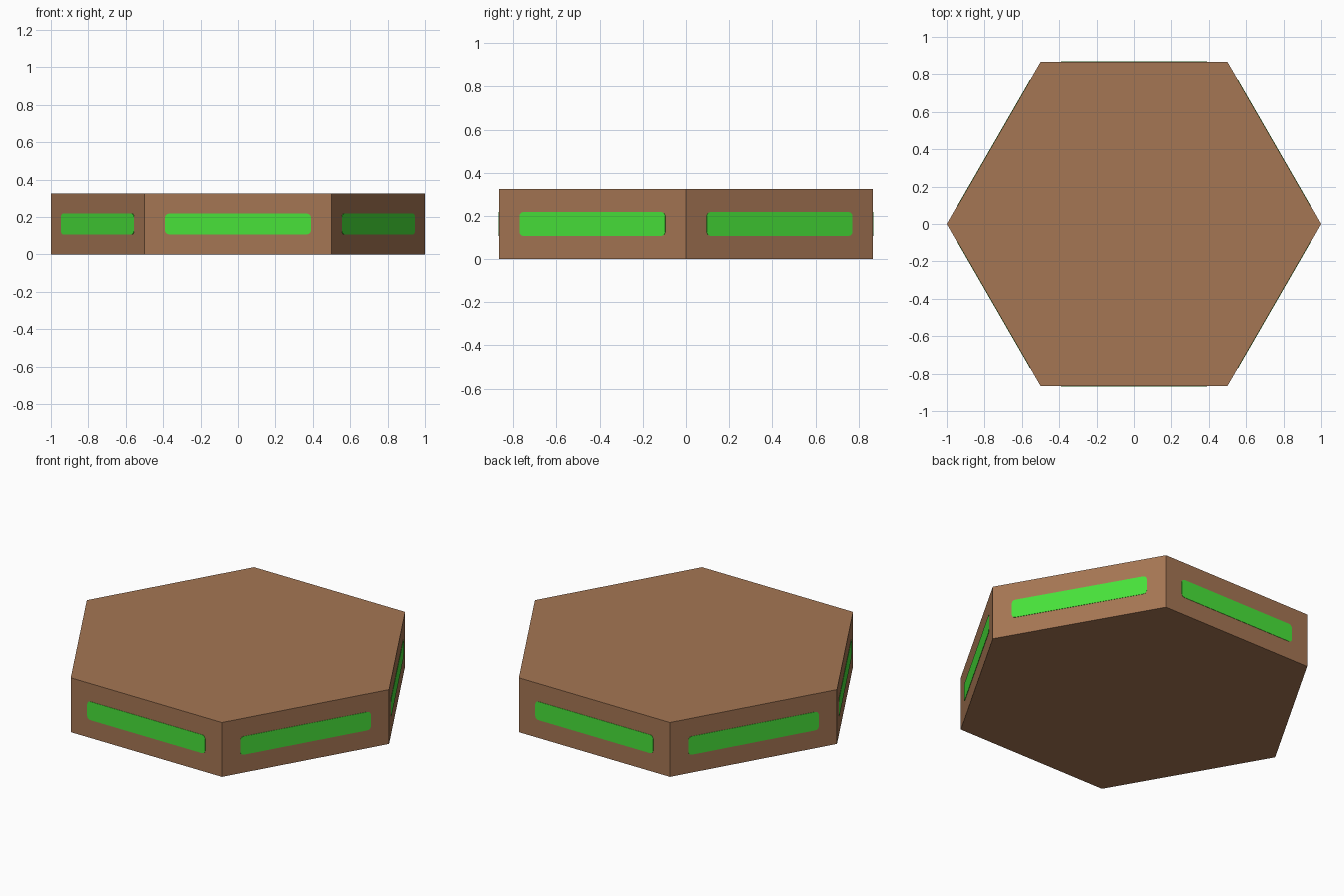
import bpy, bmesh, math
from mathutils import Matrix

if "Cube" in bpy.data.objects:
    bpy.data.objects.remove(bpy.data.objects["Cube"])

HEIGHT = 0.325
APOTHEM = math.cos(math.pi / 6)


def material(name, rgb):
    m = bpy.data.materials.new(name)
    m.diffuse_color = (*rgb, 1)
    m.use_nodes = True
    m.node_tree.nodes["Principled BSDF"].inputs["Base Color"].default_value = m.diffuse_color
    return m


def finish(name, bm, mat):
    bmesh.ops.recalc_face_normals(bm, faces=bm.faces)
    mesh = bpy.data.meshes.new(name)
    bm.to_mesh(mesh)
    bm.free()
    mesh.materials.append(mat)
    obj = bpy.data.objects.new(name, mesh)
    bpy.context.collection.objects.link(obj)
    return obj


def rounded_rect(half_w, half_h, r, steps=3):
    """Outline of a rectangle with rounded corners, in order."""
    pts = []
    for q, (sx, sz) in enumerate([(1, 1), (-1, 1), (-1, -1), (1, -1)]):
        for i in range(steps + 1):
            a = math.pi / 2 * (q + i / steps)
            pts.append((sx * (half_w - r) + r * math.cos(a),
                        sz * (half_h - r) + r * math.sin(a)))
    return pts


brown = material("brown", (0.376, 0.181, 0.087))
green = material("bright green", (0.065, 0.76, 0.042))

# Hexagonal body with corners on the x axis
bm = bmesh.new()
corners = [(math.cos(k * math.pi / 3), math.sin(k * math.pi / 3)) for k in range(6)]
base = bm.faces.new([bm.verts.new((x, y, 0)) for x, y in corners])
ext = bmesh.ops.extrude_face_region(bm, geom=[base], use_keep_orig=True)
top = [v for v in ext["geom"] if isinstance(v, bmesh.types.BMVert)]
bmesh.ops.translate(bm, verts=top, vec=(0, 0, HEIGHT))
finish("hexagon_body", bm, brown)

# One thin light strip, nearly flush, on each of the six sides
for k in range(6):
    bm = bmesh.new()
    outline = rounded_rect(0.39, 0.055, 0.02)
    face = bm.faces.new([bm.verts.new((x, -APOTHEM + 0.001, z + HEIGHT / 2))
                         for x, z in outline])
    ext = bmesh.ops.extrude_face_region(bm, geom=[face], use_keep_orig=True)
    front = [v for v in ext["geom"] if isinstance(v, bmesh.types.BMVert)]
    bmesh.ops.translate(bm, verts=front, vec=(0, -0.003, 0))
    bmesh.ops.rotate(bm, verts=bm.verts, cent=(0, 0, 0),
                     matrix=Matrix.Rotation(k * math.pi / 3, 3, 'Z'))
    finish(f"side_strip_{k + 1}", bm, green)
